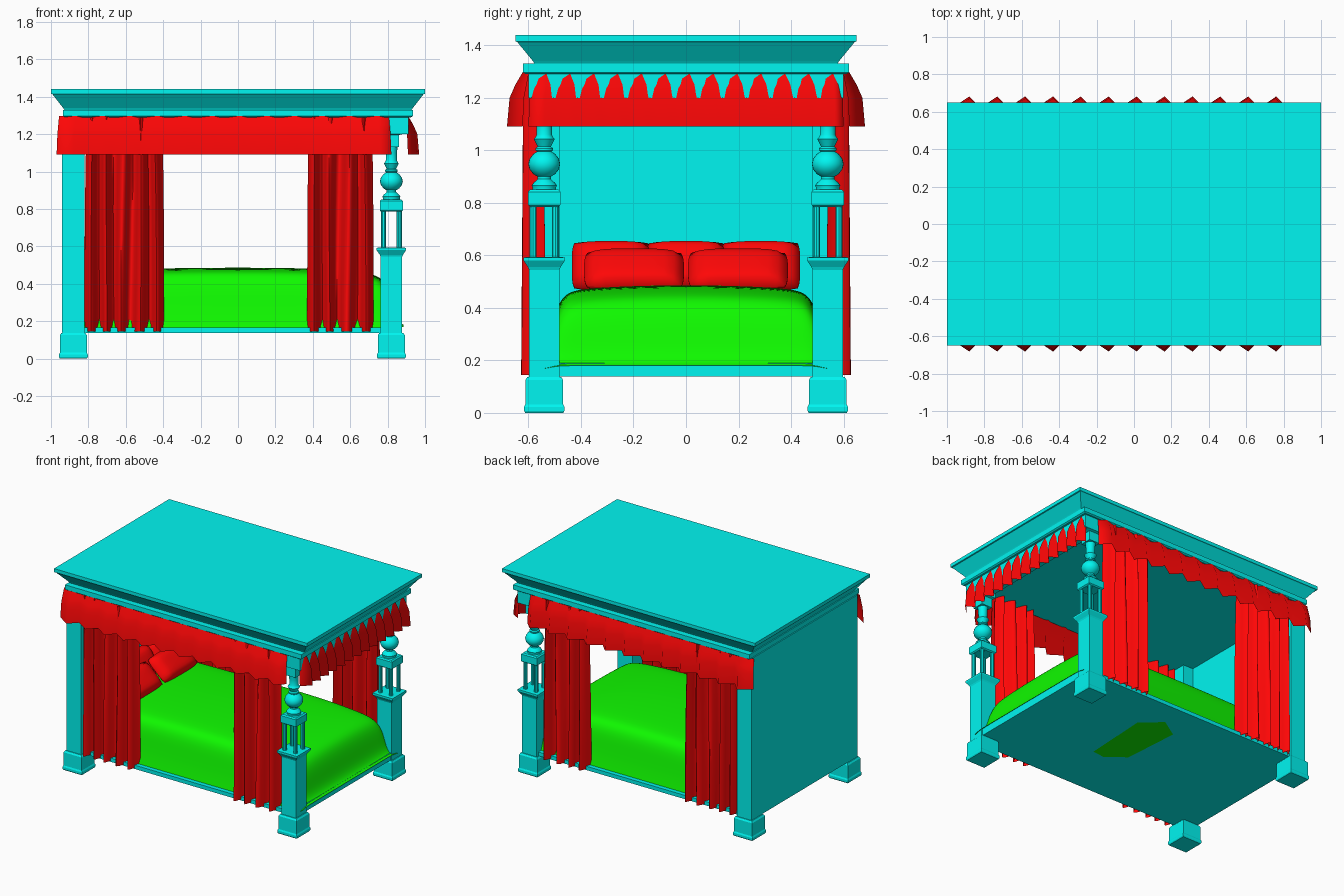
import bpy, bmesh, math
from mathutils import Vector

if "Cube" in bpy.data.objects:
    bpy.data.objects.remove(bpy.data.objects["Cube"])


def material(name, rgb):
    m = bpy.data.materials.new(name)
    m.diffuse_color = (*rgb, 1)
    m.use_nodes = True
    m.node_tree.nodes["Principled BSDF"].inputs["Base Color"].default_value = m.diffuse_color
    return m


WOOD = material("wood", (0.0, 0.92, 0.88))
RED = material("red_cloth", (1.0, 0.002, 0.002))
GREEN = material("green_cloth", (0.005, 0.95, 0.0))


def finish(name, bm, mat, smooth=None):
    bmesh.ops.recalc_face_normals(bm, faces=bm.faces[:])
    me = bpy.data.meshes.new(name)
    bm.to_mesh(me)
    bm.free()
    ob = bpy.data.objects.new(name, me)
    bpy.context.collection.objects.link(ob)
    me.materials.append(mat)
    if smooth:
        bpy.ops.object.select_all(action='DESELECT')
        bpy.context.view_layer.objects.active = ob
        ob.select_set(True)
        bpy.ops.object.shade_smooth_by_angle(angle=math.radians(smooth))
    return ob


def bridge(bm, rings):
    n = len(rings[0])
    for a, b in zip(rings, rings[1:]):
        for i in range(n):
            bm.faces.new((a[i], a[(i + 1) % n], b[(i + 1) % n], b[i]))
    bm.faces.new(rings[0][::-1])
    bm.faces.new(rings[-1])


def rect_loft(name, cx, cy, profile):
    """Stacked rectangles: (z, half x, half y)."""
    bm = bmesh.new()
    bridge(bm, [[bm.verts.new((cx + sx * hx, cy + sy * hy, z))
                 for sx, sy in ((-1, -1), (1, -1), (1, 1), (-1, 1))]
                for z, hx, hy in profile])
    return finish(name, bm, WOOD)


def square_loft(name, cx, cy, profile):
    return rect_loft(name, cx, cy, [(z, h, h) for z, h in profile])


def box(name, x0, x1, y0, y1, z0, z1):
    hx, hy = (x1 - x0) / 2, (y1 - y0) / 2
    return rect_loft(name, x0 + hx, y0 + hy, [(z0, hx, hy), (z1, hx, hy)])


def lathe(name, cx, cy, profile, n=24):
    bm = bmesh.new()
    bridge(bm, [[bm.verts.new((cx + r * math.cos(math.tau * i / n),
                               cy + r * math.sin(math.tau * i / n), z))
                 for i in range(n)] for z, r in profile])
    return finish(name, bm, WOOD, 35)


def sheet(name, nu, nv, fn, mat, smooth=None):
    """Grid surface from fn(i, j)."""
    bm = bmesh.new()
    g = [[bm.verts.new(fn(i, j)) for j in range(nv)] for i in range(nu)]
    for i in range(nu - 1):
        for j in range(nv - 1):
            bm.faces.new((g[i][j], g[i + 1][j], g[i + 1][j + 1], g[i][j + 1]))
    return finish(name, bm, mat, smooth)


# Canopy: top slab with sloping cornice, and lower board
rect_loft("canopy_cornice", 0, 0, [(1.325, .925, .575), (1.34, .935, .583),
                                   (1.413, .992, .643), (1.415, 1, .65), (1.44, 1, .65)])
rect_loft("canopy_board", 0, 0, [(1.29, .925, .61), (1.297, .935, .62), (1.33, .935, .62)])
box("foot_beam", .80, .912, -.60, .60, 1.20, 1.295)

# Headboard and base
box("headboard", -.94, -.90, -.59, .59, .14, 1.295)
box("bed_base", -.93, .87, -.58, .58, .138, .165)
box("foot_rail", .78, .87, -.50, .50, .14, .19)

# Posts
FOOT = [(0, .073), (.008, .077), (.022, .077), (.032, .072), (.125, .072), (.137, .064)]
for side, label in ((-1, "front"), (1, "rear")):
    y = side * .54
    square_loft(label + "_head_foot", -.88, y, FOOT)
    square_loft(label + "_head_post", -.88, y, [(.13, .058), (1.295, .058)])
    x = .82
    square_loft(label + "_foot_block", x, y, FOOT)
    square_loft(label + "_foot_post", x, y, [(.13, .058), (.545, .058), (.555, .062),
                                             (.58, .079), (.592, .079), (.594, .06)])
    for i, (dx, dy) in enumerate(((-1, -1), (1, -1), (1, 1), (-1, 1))):
        lathe(f"{label}_post_rod_{i}", x + dx * .042, y + dy * .042,
              [(.59, .014), (.79, .014)], 10)
    square_loft(label + "_post_block", x, y, [(.785, .054), (.792, .062), (.842, .062), (.85, .054)])
    lathe(label + "_post_turning", x, y, [
        (.85, .045), (.858, .045), (.866, .048), (.875, .042), (.89, .026), (.9, .026),
        (.91, .042), (.928, .056), (.948, .061), (.968, .056), (.986, .042), (.995, .028),
        (1.0, .034), (1.008, .034), (1.014, .025), (1.03, .033), (1.043, .04),
        (1.05, .034), (1.06, .029), (1.1, .03), (1.14, .034)])
    square_loft(label + "_post_capital", x, y, [(1.13, .042), (1.195, .042), (1.2, .058), (1.295, .058)])

# Blanket: cross-section swept along the bed with an end profile
half = [(.55, .160), (.53, .23), (.51, .32), (.493, .40), (.462, .455), (.40, .474), (.2, .484)]
section = [(-a, b) for a, b in half] + [(0, .487)] + half[::-1]
stations = [(-.885, 0), (-.88, .9), (-.82, .97), (-.5, .98), (-.2, 1), (.2, 1), (.45, .98),
            (.62, .94), (.73, .89), (.785, .78), (.815, .52), (.835, .22), (.86, .08), (.885, .04)]
blanket = sheet("blanket", len(stations), len(section),
                lambda i, j: (stations[i][0], section[j][0],
                              .168 + (section[j][1] - .168) * stations[i][1]), GREEN, 80)
blanket.modifiers.new("soft", 'SUBSURF').levels = 2

# Blanket part that sags through the base
bm = bmesh.new()
bm.faces.new([bm.verts.new((px, py, .135)) for px, py in (
    (.19, -.18), (.215, .29), (.08, .41), (-.06, .32), (-.03, -.09), (.10, -.19))])
finish("blanket_underside", bm, GREEN)


# Pillows
def pillow(name, x, y, z, w, h, t, tilt):
    bm = bmesh.new()
    bmesh.ops.create_cube(bm, size=2)
    bmesh.ops.subdivide_edges(bm, edges=bm.edges[:], cuts=9, use_grid_fill=True)
    c, s = math.cos(tilt), math.sin(tilt)
    for v in bm.verts:
        d, a, b = v.co
        px = d * t * (.08 + .92 * math.sqrt(max(0, (1 - a ** 4) * (1 - b ** 4))))
        py = a * w * (1 - .06 * b ** 4)
        pz = b * h * (1 - .08 * a ** 4)
        v.co = Vector((x + px * c - pz * s, y + py, z + px * s + pz * c))
    finish(name, bm, RED, 60)


for k in (-1, 0, 1):
    pillow(f"back_pillow_{k + 2}", -.78, k * .285, .56, .15, .105, .055, math.radians(30))
for k in (-1, 1):
    pillow(f"front_pillow_{(k + 3) // 2}", -.655, k * .198, .543, .19, .10, .05, math.radians(47))


# Side curtains with deep soft folds
def curtain(name, x0, x1, side, folds):
    n, rows = folds * 8 + 1, 8

    def point(i, j):
        u, v = i / (n - 1), j / (rows - 1)
        wave = math.sin(math.tau * folds * u - 1.2 + .6 * math.sin(5 * u + v))
        amp = .047 - .008 * v
        mid = (x0 + x1) / 2
        x = mid + (x0 + u * (x1 - x0) - mid) * (1 - .05 * v ** 3)
        return (x + .03 * math.sin(9 * u + 2 * v) * u * (1 - u),
                side * (.581 + amp * wave), .145 + v * 1.145)
    sheet(name, n, rows, point, RED, 80)


for side, label in ((-1, "front"), (1, "rear")):
    curtain(label + "_head_curtain", -.82, -.395, side, 5)
    curtain(label + "_foot_curtain", .37, .725, side, 4)

# Pleated valances: (z, inner offset, outer offset)
HANG = [(1.298, .598, .622), (1.25, .607, .650), (1.20, .617, .672), (1.09, .622, .682)]


def valance(name, start, end, pleats, lean, place):
    n = pleats * 2 + 1

    def point(i, j):
        z, inner, outer = HANG[j]
        shift = lean if i % 2 else 0
        u = (i + shift) / (n - 1) * 2 - 1
        along = (start + end) / 2 + u * (end - start) / 2 * (.985 + .005 * j)
        return place(along, outer if i % 2 else inner, z)
    sheet(name, n, len(HANG), point, RED, 170)


valance("front_valance", -.97, .82, 12, .2, lambda a, o, z: (a, -o, z))
valance("rear_valance", -.97, .82, 12, .2, lambda a, o, z: (a, o, z))
valance("foot_valance", -.60, .60, 13, .3, lambda a, o, z: (o + .287, a, z))
